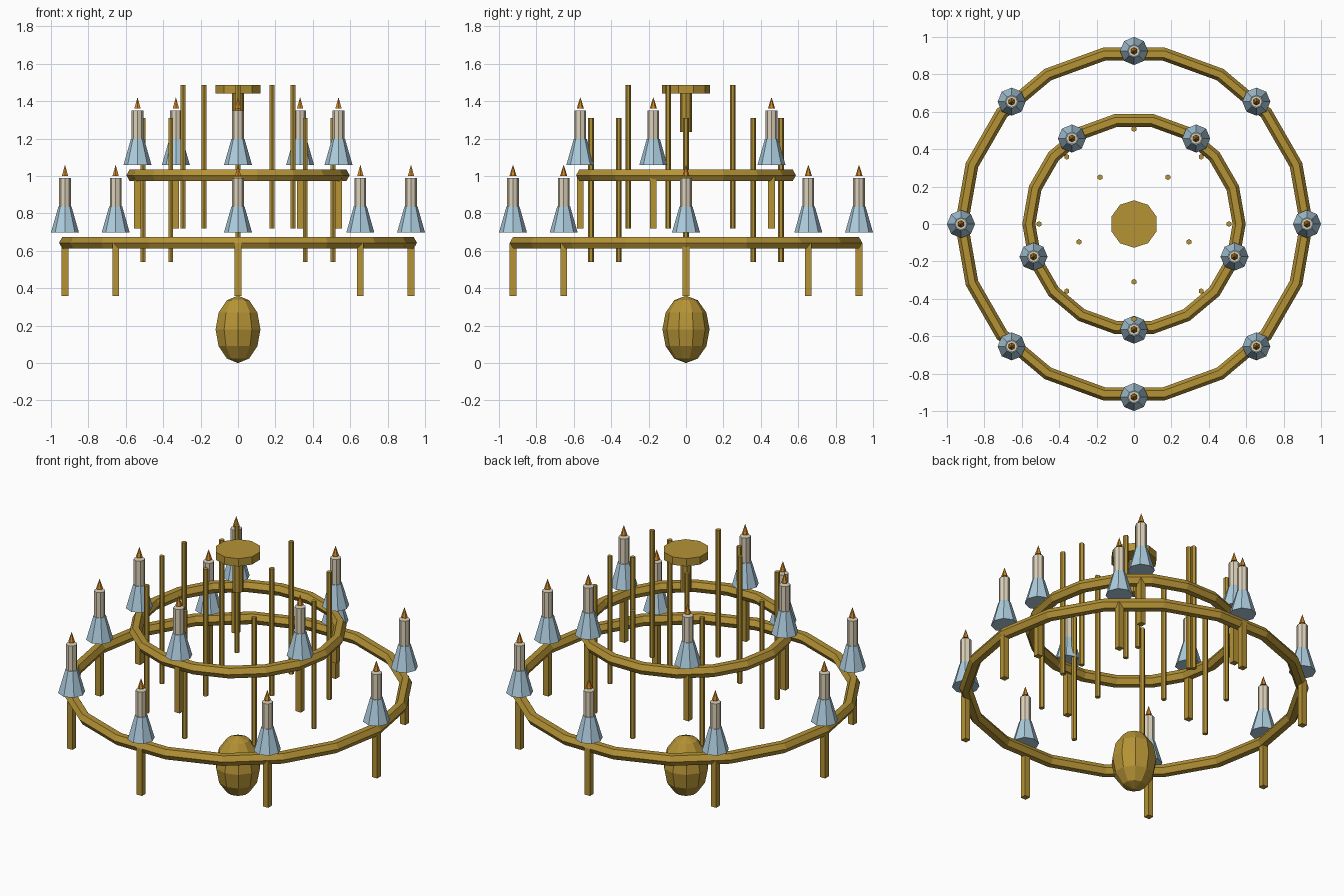
import bpy
from math import cos, sin, radians

cube = bpy.data.objects.get("Cube")
if cube:
    bpy.data.objects.remove(cube, do_unlink=True)


def material(name, rgb):
    m = bpy.data.materials.new(name)
    m.use_nodes = True
    m.diffuse_color = (*rgb, 1)
    m.node_tree.nodes["Principled BSDF"].inputs["Base Color"].default_value = (*rgb, 1)
    return m


GOLD = material("gold", (0.46, 0.29, 0.036))
GLASS = material("pale_blue_glass", (0.42, 0.61, 0.73))
WAX = material("beige_wax", (0.72, 0.64, 0.49))
FLAME = material("amber_flame", (0.64, 0.25, 0.02))


def finish(name, mat):
    ob = bpy.context.object
    ob.name = name
    ob.data.materials.append(mat)
    return ob


def tube(name, mat, sides, x, y, z0, z1, r0, r1=None):
    """Vertical prism, or cone when the top radius differs."""
    bpy.ops.mesh.primitive_cone_add(
        vertices=sides, radius1=r0, radius2=r0 if r1 is None else r1,
        depth=z1 - z0, location=(x, y, (z0 + z1) / 2))
    return finish(name, mat)


def around(count, radius, start):
    for i in range(count):
        a = radians(start) + radians(360) * i / count
        yield i + 1, radius * cos(a), radius * sin(a)


def tier(label, count, start, radius, z, rod_radius, rod_bottom, rod_top):
    # Hoop
    bpy.ops.mesh.primitive_torus_add(
        major_segments=18, minor_segments=6, major_radius=radius,
        minor_radius=0.035, location=(0, 0, z))
    finish(f"{label}_hoop", GOLD)

    # Candles with shades, flames and hanging bars
    for i, x, y in around(count, radius + 0.003, start):
        tube(f"{label}_shade_{i}", GLASS, 8, x, y, z + 0.054, z + 0.194, 0.075, 0.035)
        tube(f"{label}_candle_{i}", WAX, 8, x, y, z + 0.19, z + 0.346, 0.031)
        tube(f"{label}_flame_{i}", FLAME, 6, x, y, z + 0.358, z + 0.418, 0.019, 0)
        bpy.ops.mesh.primitive_cube_add(size=1, location=(x, y, z - 0.142))
        bar = finish(f"{label}_bar_{i}", GOLD)
        bar.scale = (0.035, 0.035, 0.284)

    # Thin suspension rods
    for i, x, y in around(count, rod_radius, start):
        tube(f"{label}_rod_{i}", GOLD, 6, x, y, rod_bottom, rod_top, 0.015)


tier("lower", 8, 0, 0.922, 0.643, 0.508, 0.54, 1.31)
tier("upper", 5, -90, 0.562, 1.004, 0.309, 0.72, 1.487)

# Ceiling plate and its stem
tube("ceiling_plate", GOLD, 10, 0, 0, 1.44, 1.487, 0.127)
tube("ceiling_stem", GOLD, 8, 0, 0, 1.235, 1.445, 0.031)

# Faceted finial at the bottom
bpy.ops.mesh.primitive_uv_sphere_add(segments=10, ring_count=6, radius=1, location=(0, 0, 0.18))
finial = finish("finial", GOLD)
finial.scale = (0.126, 0.126, 0.18)
